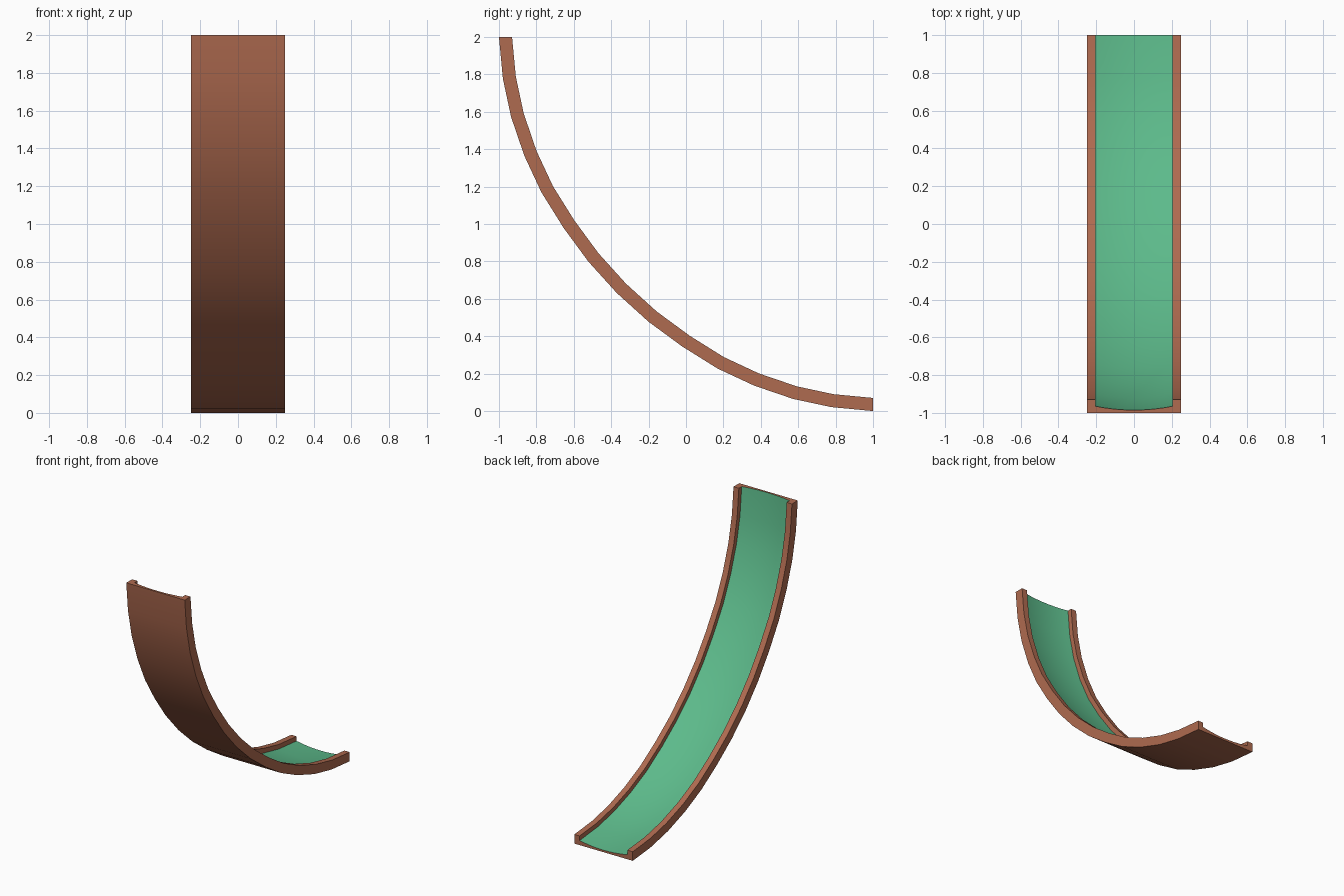
import bpy, bmesh, math
from mathutils import Vector

if "Cube" in bpy.data.objects:
    bpy.data.objects.remove(bpy.data.objects["Cube"])


def material(name, rgb):
    m = bpy.data.materials.new(name)
    m.diffuse_color = (*rgb, 1)
    m.use_nodes = True
    m.node_tree.nodes["Principled BSDF"].inputs["Base Color"].default_value = m.diffuse_color
    return m


brown = material("brown", (0.43, 0.146, 0.08))
green = material("green", (0.108, 0.49, 0.256))

# Side profile (y, z) of the underside: upper half, then mirrored about its diagonal
half = [(-1, 2), (-0.979, 1.777), (-0.935, 1.572), (-0.864, 1.364),
        (-0.773, 1.169), (-0.655, 0.98), (-0.522, 0.799), (-0.37, 0.631)]
path = [Vector(p) for p in half]
path += [Vector((z - 1, y + 1)) for y, z in reversed(half[:-1])]


def inward(i):
    """Mitred inward direction; the two ends are cut level and upright."""
    if i == 0:
        return Vector((1, 0))
    if i == len(path) - 1:
        return Vector((0, 1))
    d = (path[i + 1] - path[i - 1]).normalized()
    return Vector((-d.y, d.x))


# Cross-section (x, height above underside): rails with a dished floor between
W, INNER, RAIL, SIDE, MID, N = 0.248, 0.203, 0.07, 0.035, 0.015, 10
floor = [(INNER * (1 - 2 * k / N), MID + (SIDE - MID) * (1 - 2 * k / N) ** 2)
         for k in range(N + 1)]
section = [(-W, 0), (W, 0), (W, RAIL), (INNER, RAIL)] + floor + [(-INNER, RAIL), (-W, RAIL)]

# Sweep the section along the path
bm = bmesh.new()
rings = []
for i, p in enumerate(path):
    n = inward(i)
    rings.append([bm.verts.new((x, p.x + n.x * t, p.y + n.y * t)) for x, t in section])
count = len(section)
for a, b in zip(rings, rings[1:]):
    for j in range(count):
        k = (j + 1) % count
        f = bm.faces.new((a[j], a[k], b[k], b[j]))
        f.material_index = 1 if 4 <= j < 4 + N else 0   # green sliding surface
bm.faces.new(rings[0])
bm.faces.new(rings[-1][::-1])
bmesh.ops.recalc_face_normals(bm, faces=bm.faces)

mesh = bpy.data.meshes.new("slide_chute")
bm.to_mesh(mesh)
bm.free()
mesh.materials.append(brown)
mesh.materials.append(green)
chute = bpy.data.objects.new("slide_chute", mesh)
bpy.context.collection.objects.link(chute)
bpy.context.view_layer.objects.active = chute
chute.select_set(True)
bpy.ops.object.shade_smooth_by_angle(angle=math.radians(30))
